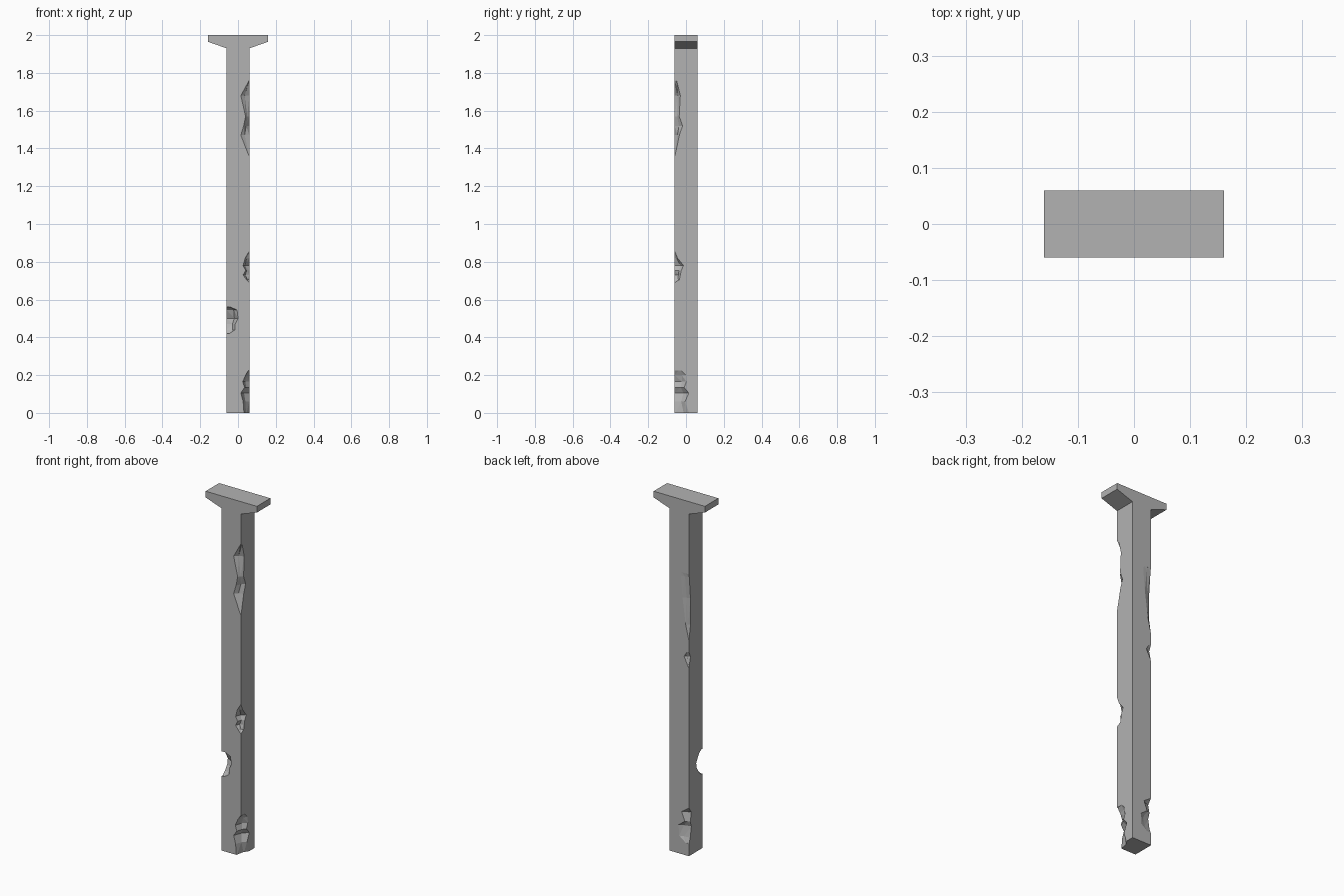
import bpy, bmesh

if "Cube" in bpy.data.objects:
    bpy.data.objects.remove(bpy.data.objects["Cube"])

HALF = 0.06    # half thickness of the post
OUT = 0.03     # how far cutters reach outside the post

stone = bpy.data.materials.new("grey_stone")
stone.use_nodes = True
GREY = (0.45, 0.45, 0.45, 1)
stone.diffuse_color = GREY
stone.node_tree.nodes["Principled BSDF"].inputs["Base Color"].default_value = GREY


def finish(name, bm):
    bmesh.ops.recalc_face_normals(bm, faces=bm.faces)
    mesh = bpy.data.meshes.new(name)
    bm.to_mesh(mesh)
    bm.free()
    mesh.materials.append(stone)
    obj = bpy.data.objects.new(name, mesh)
    bpy.context.scene.collection.objects.link(obj)
    return obj


def edge_chip(name, sx, sy, depth, stations):
    """Groove lofted along a vertical corner; stations are (z, width on x, width on y)."""
    bm = bmesh.new()
    rings = []
    for z, a, b in stations:
        a, b = max(a, 0.001), max(b, 0.001)
        section = [(-OUT, -OUT), (a, -OUT), (a, 0),
                   (a * depth / 2, b * depth / 2), (0, b), (-OUT, b)]
        rings.append([bm.verts.new((sx * (HALF - u), sy * (HALF - v), z))
                      for u, v in section])
    for low, high in zip(rings, rings[1:]):
        for i in range(len(low)):
            j = (i + 1) % len(low)
            bm.faces.new((low[i], low[j], high[j], high[i]))
    bm.faces.new(rings[0])
    bm.faces.new(rings[-1])
    bmesh.ops.triangulate(bm, faces=bm.faces)
    return finish(name, bm)


# Post and flared head as one extruded profile
right = [(HALF, 0), (HALF, 1.93), (0.16, 1.965), (0.16, 2)]
profile = right + [(-x, z) for x, z in reversed(right)]
bm = bmesh.new()
front = bm.faces.new([bm.verts.new((x, -HALF, z)) for x, z in profile])
back = bmesh.ops.extrude_face_region(bm, geom=[front])
bmesh.ops.translate(bm, vec=(0, 2 * HALF, 0),
                    verts=[v for v in back["geom"] if isinstance(v, bmesh.types.BMVert)])
post = finish("post", bm)

# Broken corners
cutters = [
    edge_chip("front_left_upper_chip", 1, -1, 1.1, [
        (1.76, 0, .01), (1.68, .045, .03), (1.57, .02, .024), (1.52, .03, .042),
        (1.47, .045, .025), (1.39, .014, .008), (1.36, 0, 0)]),
    edge_chip("front_left_middle_chip", 1, -1, 1.3, [
        (.855, 0, 0), (.82, .022, .015), (.78, .033, .047), (.755, .02, .035),
        (.73, .033, .03), (.705, .015, .025), (.69, 0, 0)]),
    edge_chip("front_left_foot_chip", 1, -1, 1.25, [
        (.225, .004, .035), (.2, .02, .06), (.165, .035, .062), (.135, .025, .05),
        (.105, .045, .075), (.06, .033, .055), (-.01, .028, .08)]),
    edge_chip("front_right_chip", -1, -1, 1.35, [
        (.56, .02, .01), (.545, .055, .03), (.5, .06, .055), (.47, .045, .05),
        (.44, .045, .03), (.42, .015, .01)]),
    edge_chip("back_right_long_chip", -1, 1, 1, [
        (1.59, .045, 0), (1.57, .05, .004), (1.45, .04, .014), (1.3, .02, .015),
        (1.22, 0, 0)]),
    edge_chip("back_right_small_chip", -1, 1, 1.2, [
        (1.15, .01, 0), (1.12, .03, .014), (1.06, 0, 0)]),
    edge_chip("back_right_foot_chip", -1, 1, 1.2, [
        (.27, 0, 0), (.24, .045, .022), (.19, .025, .012), (.16, .065, .022),
        (.1, .06, .012), (.07, .02, 0)]),
]

# Five sided dent in the right side
bm = bmesh.new()
bmesh.ops.create_cone(bm, cap_ends=True, segments=5, radius1=1, radius2=0.2, depth=2)
for v in bm.verts:
    x, y, z = v.co
    v.co = (-0.065 + 0.02 * z, -0.008 + 0.065 * y, 1.68 + 0.085 * x)
cutters.append(finish("side_dent", bm))

# Carve the damage out of the post
for cutter in cutters:
    cutter.hide_render = True
    cutter.hide_viewport = True
    cutter.display_type = 'WIRE'
    cut = post.modifiers.new(cutter.name, 'BOOLEAN')
    cut.operation = 'DIFFERENCE'
    cut.solver = 'EXACT'
    cut.object = cutter
